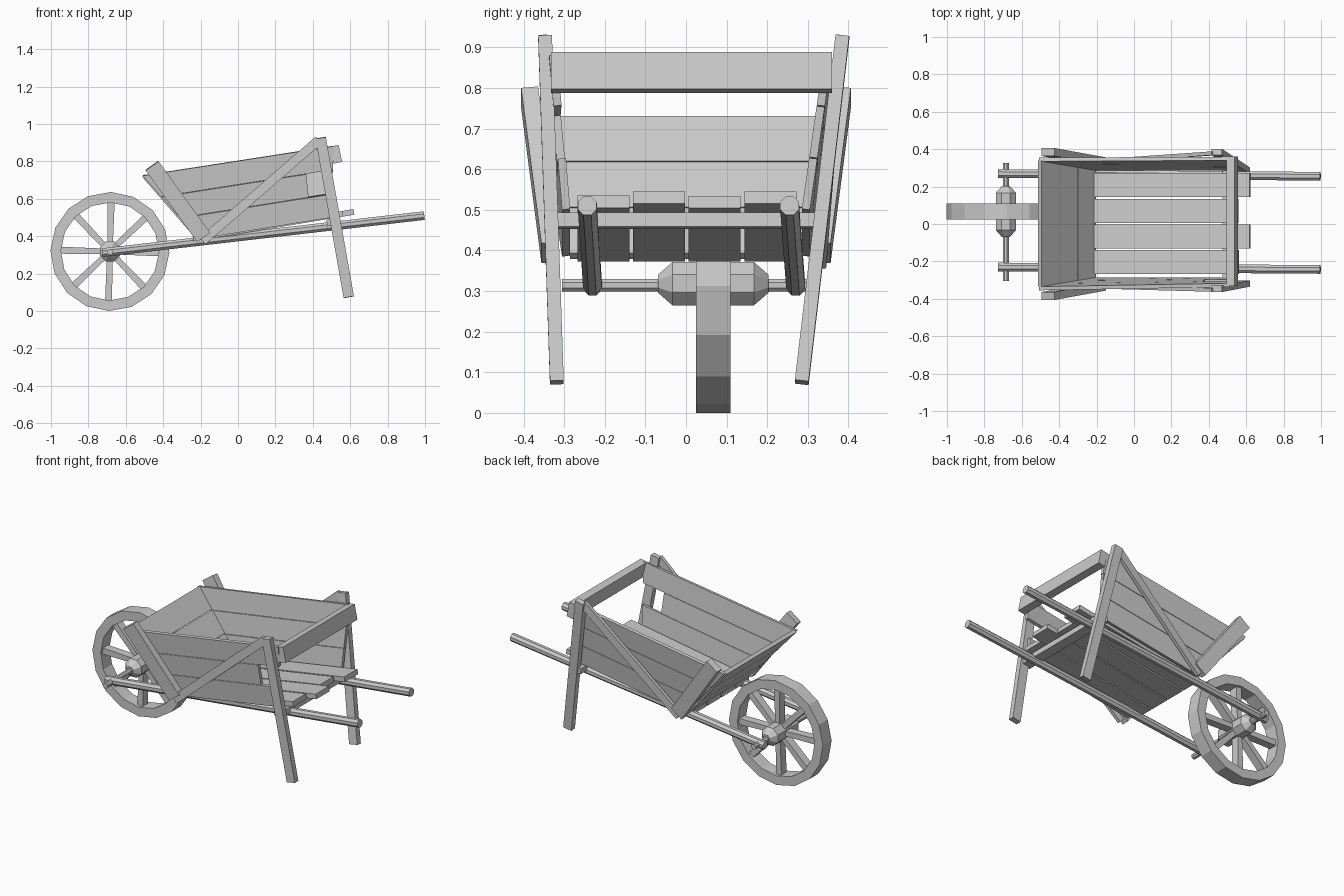
import bpy, bmesh, math
from mathutils import Vector

cube = bpy.data.objects.get("Cube")
if cube:
    bpy.data.objects.remove(cube, do_unlink=True)

wood = bpy.data.materials.new("pale_grey_wood")
wood.use_nodes = True
GREY = (0.6, 0.6, 0.6, 1)
wood.diffuse_color = GREY
wood.node_tree.nodes["Principled BSDF"].inputs["Base Color"].default_value = GREY


def finish(name, bm):
    bmesh.ops.recalc_face_normals(bm, faces=bm.faces)
    mesh = bpy.data.meshes.new(name)
    bm.to_mesh(mesh)
    bm.free()
    mesh.materials.append(wood)
    obj = bpy.data.objects.new(name, mesh)
    bpy.context.collection.objects.link(obj)
    return obj


def loft(name, rings, closed=False):
    """Skin a list of vertex rings; cap the ends or join them into a loop."""
    bm = bmesh.new()
    rows = [[bm.verts.new(p) for p in ring] for ring in rings]
    n = len(rows[0])
    pairs = list(zip(rows, rows[1:])) + ([(rows[-1], rows[0])] if closed else [])
    for a, b in pairs:
        for i in range(n):
            j = (i + 1) % n
            bm.faces.new((a[i], a[j], b[j], b[i]))
    if not closed:
        bm.faces.new(rows[0])
        bm.faces.new(rows[-1])
    return finish(name, bm)


def beam(name, p, q, thick, wide, taper=1.0, side=(0, 1, 0)):
    """Squared timber from p to q; thick runs along side, wide across it."""
    p, q = Vector(p), Vector(q)
    d = (q - p).normalized()
    s = Vector(side)
    s = (s - d * s.dot(d)).normalized()
    u = d.cross(s)
    rings = []
    for c, k in ((p, 1.0), (q, taper)):
        rings.append([c + s * a * thick / 2 + u * b * wide * k / 2
                      for a, b in ((-1, -1), (1, -1), (1, 1), (-1, 1))])
    return loft(name, rings)


def lathe(name, centre, profile, sides, closed=False, phase=0.0):
    """Turn (radius, y) points around the axle direction."""
    rings = []
    for r, y in profile:
        ring = []
        for i in range(sides):
            a = phase + math.tau * i / sides
            ring.append(Vector(centre) + Vector((r * math.cos(a), y, r * math.sin(a))))
        rings.append(ring)
    return loft(name, rings, closed)


def pole(name, p, q, radius):
    """Eight-sided pole from p to q."""
    p, q = Vector(p), Vector(q)
    d = (q - p).normalized()
    s = Vector((0, 1, 0))
    s = (s - d * s.dot(d)).normalized()
    u = d.cross(s)
    rings = []
    for c in (p, q):
        rings.append([c + radius * (math.cos(a) * s + math.sin(a) * u)
                      for a in (math.tau * (i + 0.5) / 8 for i in range(8))])
    return loft(name, rings)


def boards(name, corners, thick, ends=(1, 1, 1)):
    """Stack boards up a panel: corners are low start, low end, top end, top start."""
    a, b, c, d = (Vector(v) for v in corners)
    n = (b - a).cross(d - a).normalized() * thick / 2
    for i, end in enumerate(ends):
        lo, hi = i / len(ends) + 0.003, (i + 1) / len(ends) - 0.003
        l0, l1 = a.lerp(d, lo), b.lerp(c, lo)
        h0, h1 = a.lerp(d, hi), b.lerp(c, hi)
        quad = [l0, l0.lerp(l1, end), h0.lerp(h1, end), h0]
        loft(f"{name}_{i + 1}", [[v - n for v in quad], [v + n for v in quad]])


# Wheel: rim, spokes, hub and axle
CX, CY, CZ = -0.685, 0.067, 0.318
lathe("wheel_rim", (CX, CY, CZ),
      [(0.318, -0.042), (0.318, 0.042), (0.262, 0.042), (0.262, -0.042)],
      16, closed=True, phase=math.radians(-1))
for k in range(8):
    a = math.tau * k / 8 - math.radians(1.5)
    out = Vector((math.cos(a), 0, math.sin(a)))
    c = Vector((CX, CY, CZ))
    beam(f"spoke_{k + 1}", c + out * 0.04, c + out * 0.265, 0.05, 0.03, 1.25)
lathe("wheel_hub", (CX, CY, CZ),
      [(0.024, -0.136), (0.058, -0.1), (0.058, 0.1), (0.024, 0.136)],
      8, phase=math.pi / 8)
lathe("axle", (CX, 0.01, 0.314), [(0.017, -0.315), (0.017, 0.315)], 8, phase=math.pi / 8)

# Long handles
pole("left_handle", (-0.725, 0.27, 0.312), (0.996, 0.255, 0.51), 0.025)
pole("right_handle", (-0.725, -0.23, 0.312), (0.996, -0.243, 0.51), 0.025)

# Floor planks, unequal at the rear
for i, (y, rear) in enumerate(((-0.203, 0.56), (-0.066, 0.62), (0.07, 0.555), (0.208, 0.62))):
    slope = 0.166
    beam(f"floor_plank_{i + 1}", (-0.24, y, 0.387),
         (rear, y, 0.387 + slope * (rear + 0.24)), 0.128, 0.03)
beam("floor_crossbeam", (0.505, -0.33, 0.473), (0.505, 0.34, 0.473), 0.06, 0.035, side=(1, 0, 0.1))

# Sloping front panel
boards("front_board", [(-0.21, -0.285, 0.385), (-0.21, 0.285, 0.385),
                       (-0.505, 0.34, 0.725), (-0.505, -0.335, 0.725)], 0.022)

for name, s in (("left", 1), ("right", -1)):
    left = s > 0
    # Flared sides, with a short middle board on the right
    boards(f"{name}_side_board",
           [(-0.21, s * 0.295, 0.385), (0.50, s * 0.295, 0.50),
            (0.51, s * (0.35 if left else 0.327), 0.883), (-0.51, s * 0.345, 0.725)],
           0.02, (1, 1 if left else 0.845, 1))
    # Front corner posts
    beam(f"{name}_front_post", (-0.185, s * 0.335, 0.395), (-0.46, s * 0.385, 0.777), 0.042, 0.085)
    # Rear legs
    top = 0.385 if left else -0.347
    foot = 0.285 if left else -0.318
    beam(f"{name}_leg", (0.592, foot, 0.075), (0.442, top, 0.925), 0.034, 0.056)
    # Diagonal braces
    beam(f"{name}_brace", (-0.19, s * 0.335, 0.375), (0.43, s * (0.378 if left else 0.352), 0.912), 0.02, 0.05)

# Rear top rail
beam("rear_rail", (0.525, -0.332, 0.838), (0.525, 0.36, 0.838), 0.045, 0.093, side=(1, 0, 0.2))
